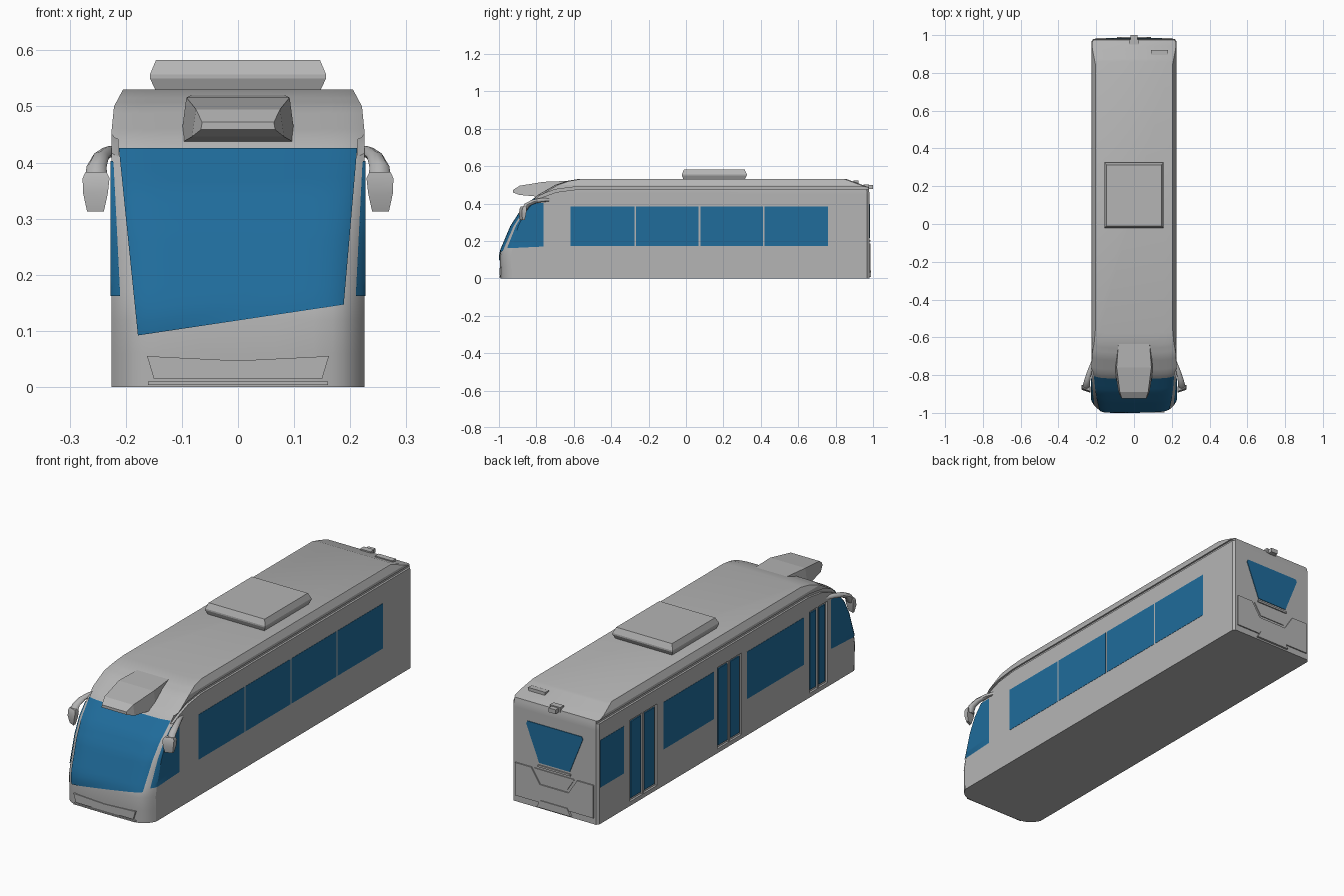
import bpy, bmesh, math

if "Cube" in bpy.data.objects:
    bpy.data.objects.remove(bpy.data.objects["Cube"])

glass = bpy.data.materials.new("blue_glass")
glass.diffuse_color = (0.014, 0.15, 0.33, 1)
glass.use_nodes = True
glass.node_tree.nodes["Principled BSDF"].inputs["Base Color"].default_value = glass.diffuse_color
grey = bpy.data.materials.new("grey_paint")
grey.diffuse_color = (0.46, 0.46, 0.46, 1)
grey.use_nodes = True
grey.node_tree.nodes["Principled BSDF"].inputs["Base Color"].default_value = grey.diffuse_color


def finish(name, bm, mat=None, smooth=None):
    bmesh.ops.recalc_face_normals(bm, faces=bm.faces)
    me = bpy.data.meshes.new(name)
    bm.to_mesh(me)
    bm.free()
    ob = bpy.data.objects.new(name, me)
    bpy.context.collection.objects.link(ob)
    me.materials.append(mat or grey)
    if smooth:
        shade(ob, smooth)
    return ob


def activate(ob):
    bpy.ops.object.select_all(action='DESELECT')
    ob.select_set(True)
    bpy.context.view_layer.objects.active = ob


def shade(ob, deg):
    activate(ob)
    bpy.ops.object.shade_smooth_by_angle(angle=math.radians(deg))


def add_loft(bm, rings):
    vs = [[bm.verts.new(p) for p in r] for r in rings]
    n = len(vs[0])
    for a, b in zip(vs, vs[1:]):
        for i in range(n):
            bm.faces.new((a[i], a[(i + 1) % n], b[(i + 1) % n], b[i]))
    bm.faces.new(vs[0][::-1])
    bm.faces.new(vs[-1])


def loft(name, rings, mat=None, smooth=None):
    bm = bmesh.new()
    add_loft(bm, rings)
    return finish(name, bm, mat, smooth)


def prism_rings(pts, axis, a, b):
    if axis == 'x':
        return [[(k, p, q) for p, q in pts] for k in (a, b)]
    return [[(p, k, q) for p, q in pts] for k in (a, b)]


def prism(name, pts, axis, a, b, mat=None):
    return loft(name, prism_rings(pts, axis, a, b), mat)


def rect(a0, a1, b0, b1):
    return [(a0, b0), (a1, b0), (a1, b1), (a0, b1)]


def patch(name, fn, nu, nv):
    # thin glass sheet over a parametric surface
    bm = bmesh.new()
    g = [[bm.verts.new(fn(i / nu, j / nv)) for i in range(nu + 1)] for j in range(nv + 1)]
    for j in range(nv):
        for i in range(nu):
            bm.faces.new((g[j][i], g[j][i + 1], g[j + 1][i + 1], g[j + 1][i]))
    ob = finish(name, bm, glass, 30)
    m = ob.modifiers.new("thickness", 'SOLIDIFY')
    m.thickness, m.offset, m.use_rim = 0.002, 0, False
    return ob


def lerp(tab, z):
    for (z0, a), (z1, b) in zip(tab, tab[1:]):
        if z <= z1:
            return a + (b - a) * (z - z0) / (z1 - z0)
    return tab[-1][1]


# Body envelope: front, rear, half width and corner rounding by height
FRONT = [(0, -.993), (.12, -.996), (.15, -.99), (.17, -.982), (.28, -.935), (.35, -.89),
         (.43, -.81), (.445, -.795), (.5, -.70), (.52, -.64), (.53, -.58)]
REAR = [(0, .98), (.46, .98), (.488, .975), (.53, .86)]
WIDTH = [(0, .225), (.46, .225), (.5, .221), (.515, .213), (.53, .205)]
ROUND = [(0, .06), (.15, .06), (.43, .02), (.53, .015)]


def front_y(u, z):
    return lerp(FRONT, z) + lerp(ROUND, z) * abs(u) ** 8


half = [1, .975, .95, .92, .88, .83, .75, .6, .3]
us = [-u for u in half] + [0] + half[::-1]
rings = []
for z in (0, .06, .12, .15, .17, .2, .24, .28, .315, .35, .38, .405, .43, .445, .46,
          .475, .488, .5, .507, .515, .52, .525, .53):
    w, r = lerp(WIDTH, z), lerp(REAR, z)
    rings.append([(u * w, front_y(u, z), z) for u in us] +
                 [(w, r - .012, z), (w - .01, r, z), (.01 - w, r, z), (-w, r - .012, z)])
body = loft("body", rings)

# Cut roof grooves and door recesses
doors = [(.538, .74), (-.095, .085), (-.735, -.60)]
line = [(1.1, .488), (-.60, .488), (-.70, .475), (-.77, .449), (-.85, .41)]
groove = line + [(y + .006, z - .014) for y, z in line[::-1]]
bm = bmesh.new()
for s in (-1, 1):
    add_loft(bm, prism_rings(groove, 'x', s * .214, s * .25))
for y0, y1 in doors:
    add_loft(bm, prism_rings(rect(y0, y1, .02, .405), 'x', -.215, -.25))
cutter = finish("cutter", bm)
cutter.hide_render = True
mod = body.modifiers.new("cut", 'BOOLEAN')
mod.operation, mod.object, mod.solver = 'DIFFERENCE', cutter, 'EXACT'
activate(body)
bpy.ops.object.modifier_apply(modifier="cut")
bpy.data.objects.remove(cutter)
shade(body, 22)


# Windscreen with slanted lower edge
def screen(s, t):
    k = math.sin((s - .5) * math.pi) * .5 + .5
    xl, xr = -.178 - .034 * t, .188 + .024 * t
    x = xl + (xr - xl) * k
    zb = .092 + .055 * k
    z = zb + (.425 - zb) * t
    return (x, front_y(x / .225, z) - .003, z)


patch("windscreen", screen, 24, 16)


# Wrapped front quarter windows
def quarter(side):
    def fn(s, t):
        z = .162 + .24 * t
        u0 = .93 + .052 * t
        if s > .99:
            return (side * .2265, -.762, z + .008 * (1 - t))
        u = u0 + (1 - u0) * s / .75
        return (side * (u * .225 + .0015), front_y(u, z) - .003, z)
    return fn


for side, label in ((-1, "left"), (1, "right")):
    patch("front_quarter_window_" + label, quarter(side), 4, 14)

# Side windows
for i, (y0, y1) in enumerate([(-.617, -.276), (-.267, .068), (.077, .411), (.42, .76)]):
    prism(f"right_window_{i}", rect(y0, y1, .172, .385), 'x', .22, .2262, glass)
for i, (y0, y1) in enumerate([(-.56, -.133), (.115, .49), (.785, .962)]):
    prism(f"left_window_{i}", rect(y0, y1, .172, .395), 'x', -.22, -.2262, glass)

# Double-leaf doors
for i, (y0, y1) in enumerate(doors):
    mid = (y0 + y1) / 2
    for j, (a, b) in enumerate([(y0 + .012, mid - .012), (mid + .012, y1 - .012)]):
        prism(f"door_{i}_leaf_{j}", rect(a, b, .032, .393), 'x', -.212, -.221, glass)
    prism(f"door_{i}_post", rect(mid - .005, mid + .005, .02, .405), 'x', -.212, -.223)

# Front roof pod: tapered hood over the windscreen
pod = [(-.60, .08, .522, .10, .44), (-.76, .092, .516, .103, .434),
       (-.89, .075, .495, .082, .446), (-.925, .064, .472, .066, .459)]
loft("roof_pod", [[(-b, y, zb), (b, y, zb), (t, y, zt), (-t, y, zt)] for y, t, zt, b, zb in pod])

# Roof air conditioning unit
ac = [(.145, -.012, .312, .525), (.157, -.022, .325, .55), (.157, -.022, .325, .557), (.146, -.01, .313, .583)]
loft("roof_unit", [[(-w, a, z), (w, a, z), (w, b, z), (-w, b, z)] for w, a, b, z in ac])

# Mirrors: bent arm and tapered head
for s, label in ((-1, "left"), (1, "right")):
    arm = [(.213, -.72, .42, .010), (.232, -.77, .419, .012), (.245, -.815, .410, .015),
           (.252, -.85, .393, .018), (.2535, -.868, .36, .020)]
    tube = []
    for i, (x, y, z, r) in enumerate(arm):
        tilt = math.radians(15 + 18 * i)
        tube.append([(s * (x + r * math.cos(a)), y - .75 * r * math.sin(a) * math.sin(tilt),
                      z + r * math.sin(a) * math.cos(tilt))
                     for a in [k * math.tau / 8 for k in range(8)]])
    loft("mirror_arm_" + label, tube, smooth=50)
    head = [(.234, .272, -.884, -.855, .383), (.229, .277, -.890, -.852, .372),
            (.232, .276, -.893, -.855, .345), (.239, .269, -.888, -.862, .313)]
    loft("mirror_head_" + label, [[(s * a, c, z), (s * b, c + .015, z), (s * b, d, z), (s * a, d - .01, z)]
                                  for a, b, c, d, z in head], smooth=40)

# Front bumper panels
prism("front_grille_panel", [(-.15, .015), (.15, .015), (.162, .055), (0, .047), (-.162, .055)], 'y', -.96, -.998)
prism("front_lower_strip", rect(-.16, .16, .004, .010), 'y', -.96, -.999)

# Rear window, engine cover and plates
prism("rear_window", [(-.08, .215), (.08, .215), (.148, .385), (.142, .397), (-.142, .397), (-.148, .385)],
      'y', .97, .983, glass)
prism("rear_handle", rect(-.085, .085, .196, .205), 'y', .97, .986)
cover = [(.205, .03), (.205, .185), (.12, .185), (.075, .115)]
prism("engine_cover", cover + [(-x, z) for x, z in cover[::-1]], 'y', .97, .986)
prism("rear_inset_panel", [(-.068, .128), (.068, .128), (.105, .185), (-.105, .185)], 'y', .97, .984)
prism("rear_step", [(-.09, .008), (.09, .008), (.07, .042), (-.07, .042)], 'y', .97, .99)

# Rear roof camera and vent
prism("rear_camera", rect(-.018, .018, .478, .498), 'y', .955, 1.0)
prism("rear_camera_base", rect(-.027, .027, .48, .503), 'y', .95, .978)
prism("roof_vent", [(.095, .49), (.175, .49), (.18, .522), (.09, .522)], 'y', .895, .922)
